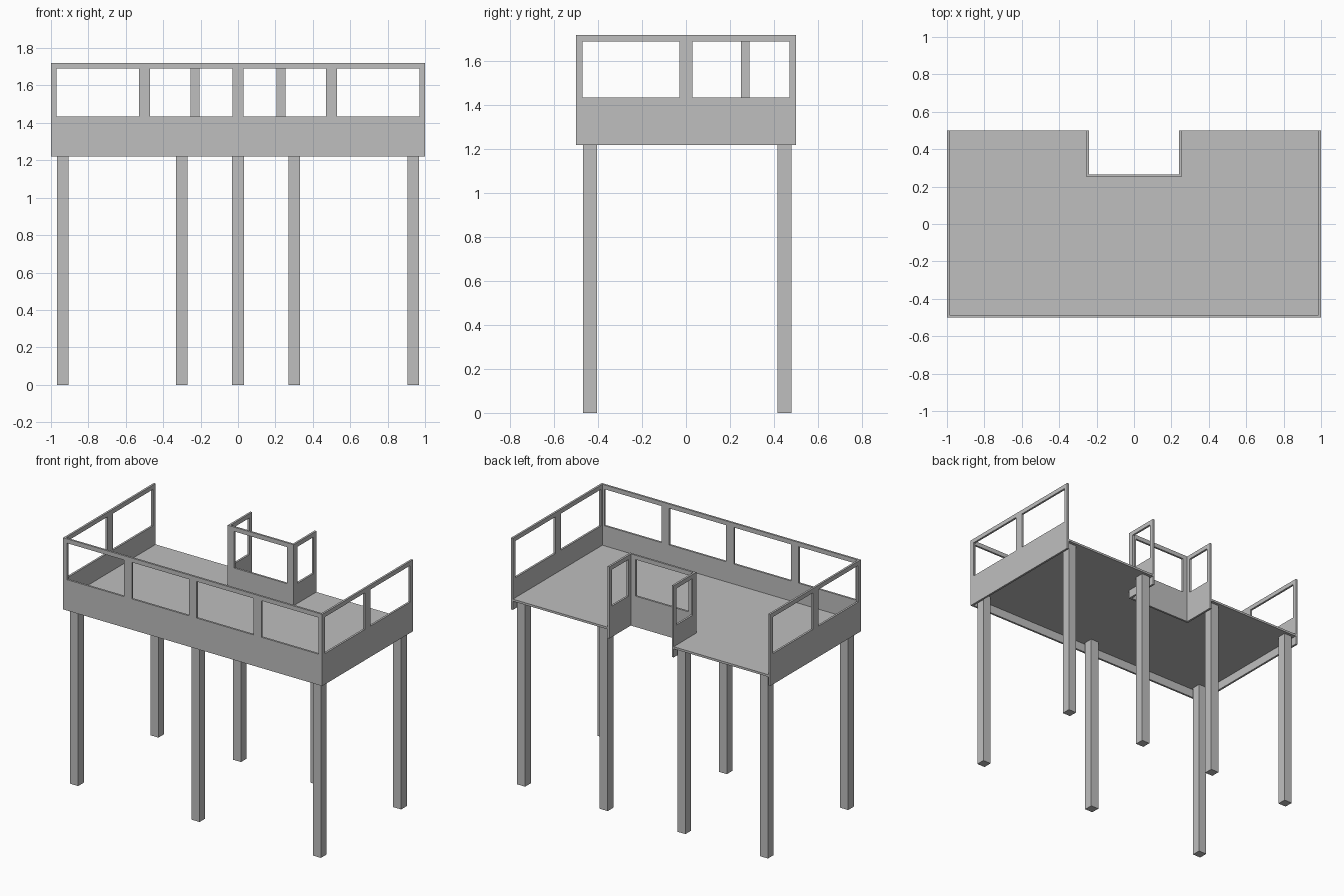
import bpy, bmesh
from mathutils import Vector

cube = bpy.data.objects.get("Cube")
if cube:
    bpy.data.objects.remove(cube, do_unlink=True)

# One plain grey for the whole structure
grey = bpy.data.materials.new("plain_grey")
grey.use_nodes = True
colour = (0.52, 0.52, 0.52, 1)
grey.diffuse_color = colour
grey.node_tree.nodes["Principled BSDF"].inputs["Base Color"].default_value = colour

SKIRT, SILL, HEAD, TOP = 1.22, 1.435, 1.69, 1.72
FLOOR_BOTTOM, FLOOR_TOP = 1.28, 1.295
WALL = 0.014


def finish(name, bm):
    bmesh.ops.recalc_face_normals(bm, faces=bm.faces)
    mesh = bpy.data.meshes.new(name)
    bm.to_mesh(mesh)
    bm.free()
    mesh.materials.append(grey)
    obj = bpy.data.objects.new(name, mesh)
    bpy.context.collection.objects.link(obj)
    return obj


def thicken(bm, offset):
    """Extrude all flat faces along an offset into a closed solid."""
    out = bmesh.ops.extrude_face_region(bm, geom=bm.faces[:], use_keep_orig=True)
    verts = [g for g in out["geom"] if isinstance(g, bmesh.types.BMVert)]
    bmesh.ops.translate(bm, verts=verts, vec=offset)


def box(name, low, high):
    bm = bmesh.new()
    bmesh.ops.create_cube(bm, size=1)
    low, high = Vector(low), Vector(high)
    for v in bm.verts:
        v.co = (low + high) / 2 + v.co * (high - low)
    return finish(name, bm)


def railing(name, stops, origin, along, offset):
    """Wall with window openings; stops alternate post edge, window edge."""
    bm = bmesh.new()
    levels = (SKIRT, SILL, HEAD, TOP)
    rows = [[bm.verts.new(Vector(origin) + Vector(along) * s + Vector((0, 0, z)))
             for s in stops] for z in levels]
    for r in range(len(levels) - 1):
        for c in range(len(stops) - 1):
            if r == 1 and c % 2 == 1:
                continue
            bm.faces.new((rows[r][c], rows[r][c + 1], rows[r + 1][c + 1], rows[r + 1][c]))
    thicken(bm, Vector(offset))
    return finish(name, bm)


X, Y = (1, 0, 0), (0, 1, 0)

# Outer railings: front and both ends
railing("front_railing", (-1, -.97, -.53, -.47, -.03, .03, .47, .53, .97, 1),
        (0, -.5, 0), X, (0, WALL, 0))
for side, s in (("left", 1), ("right", -1)):
    railing(side + "_railing", (-.5 + WALL, -.47, -.03, .03, .47, .5),
            (s, 0, 0), Y, (-s * WALL, 0, 0))
    # Side of the rear recess
    railing(side + "_recess_railing", (.25 + WALL, .29, .47, .5),
            (s * .255, 0, 0), Y, (-s * WALL, 0, 0))
railing("recess_front_railing", (-.255, -.205, .205, .255),
        (0, .25, 0), X, (0, WALL, 0))

# Floor with a rectangular recess cut into its back edge
edge = 1 - WALL
outline = [(-edge, -.5 + WALL), (edge, -.5 + WALL), (edge, .5), (.255, .5),
           (.255, .25), (-.255, .25), (-.255, .5), (-edge, .5)]
bm = bmesh.new()
bm.faces.new([bm.verts.new((x, y, FLOOR_BOTTOM)) for x, y in outline])
thicken(bm, Vector((0, 0, FLOOR_TOP - FLOOR_BOTTOM)))
finish("floor", bm)

# Square legs: three in front, four behind
for row, y, spots in (("front", -.437, (-.937, 0, .937)),
                      ("back", .448, (-.937, -.3, .3, .937))):
    for i, x in enumerate(spots):
        box(f"{row}_leg_{i + 1}", (x - .031, y - .031, 0), (x + .031, y + .031, FLOOR_BOTTOM))
